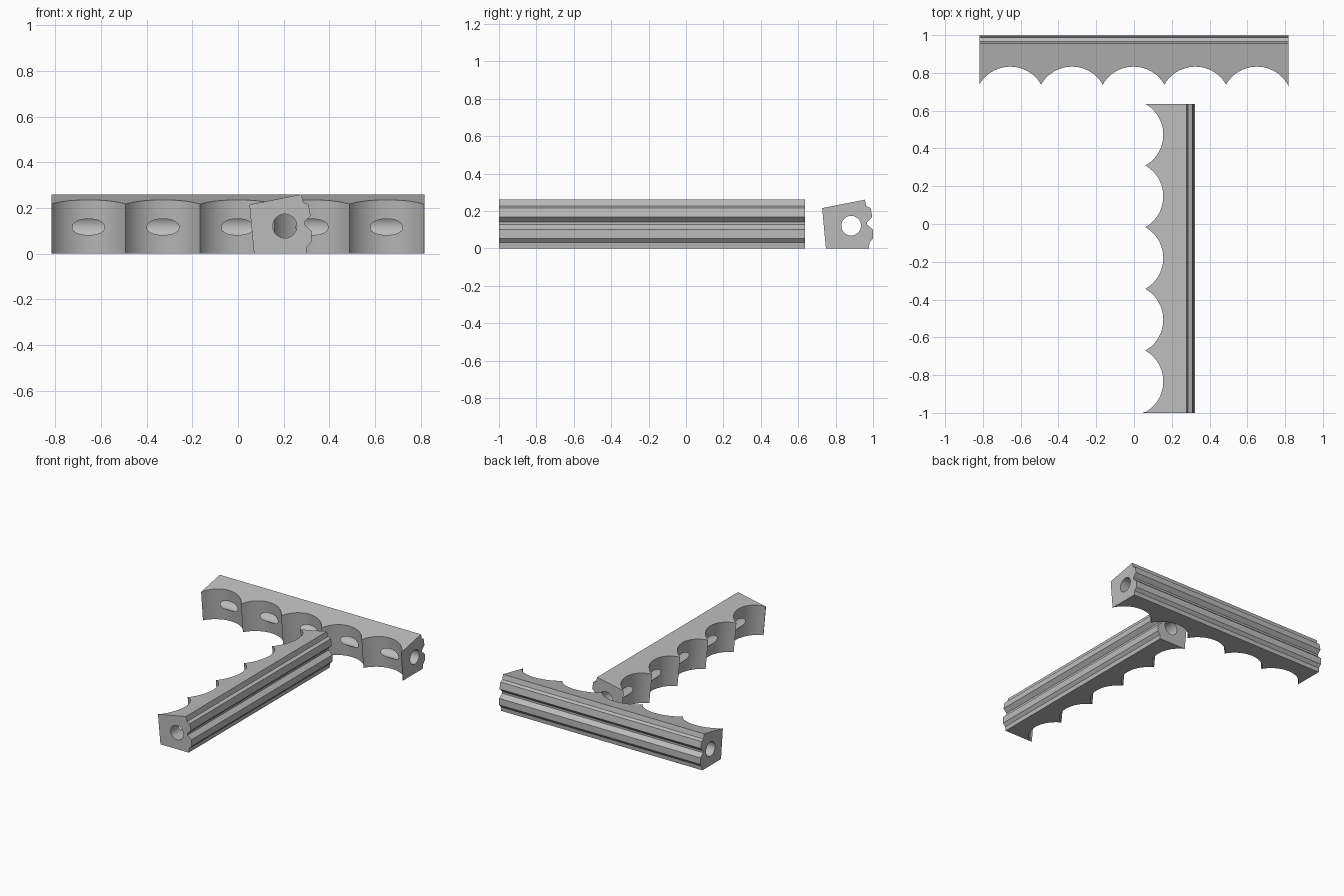
import bpy
import bmesh
import math
from mathutils import Matrix

cube = bpy.data.objects.get("Cube")
if cube:
    bpy.data.objects.remove(cube, do_unlink=True)

HALF = 0.8175       # half the bar length
PITCH = 0.3265      # scallop spacing
LEAN = 0.1          # undercut of the scalloped side

grey = bpy.data.materials.new("light_grey")
grey.use_nodes = True
colour = (0.5, 0.5, 0.5, 1)
grey.diffuse_color = colour
grey.node_tree.nodes["Principled BSDF"].inputs["Base Color"].default_value = colour


def prism(name, points, direction):
    """Extrude a closed outline of 3D points along a direction."""
    bm = bmesh.new()
    face = bm.faces.new([bm.verts.new(p) for p in points])
    out = bmesh.ops.extrude_face_region(bm, geom=[face])
    moved = [v for v in out["geom"] if isinstance(v, bmesh.types.BMVert)]
    bmesh.ops.translate(bm, verts=moved, vec=direction)
    bmesh.ops.recalc_face_normals(bm, faces=bm.faces)
    mesh = bpy.data.meshes.new(name)
    bm.to_mesh(mesh)
    bm.free()
    obj = bpy.data.objects.new(name, mesh)
    bpy.context.collection.objects.link(obj)
    return obj


# Bar cross-section: sloped top, leaning front, grooved back
section = [(0.07, 0), (0.30, 0), (0.303, 0.03), (0.322, 0.052), (0.322, 0.1),
           (0.291, 0.126), (0.291, 0.14), (0.318, 0.167), (0.309, 0.215),
           (0.287, 0.225), (0.278, 0.26), (0.05, 0.215)]
bar = prism("scalloped_bar", [(-HALF, y, z) for y, z in section], (2 * HALF, 0, 0))
bar.data.materials.append(grey)

# Scallop cutter: a row of arcs, leaning with the front
tip, deep, steps = 0.06, 0.157, 24
depth = deep - tip
radius = ((PITCH / 2) ** 2 + depth ** 2) / (2 * depth)
sweep = math.asin(PITCH / 2 / radius)
start = -HALF - 0.001
outline = []
for i in range(5):
    centre = start + PITCH * (i + 0.5)
    for k in range(steps + (i == 4)):
        a = sweep * (2 * k / steps - 1)
        outline.append((centre + radius * math.sin(a), deep - radius * (1 - math.cos(a))))
outline += [(start + 5 * PITCH, -0.2), (start, -0.2)]
low, high, level = -0.1, 0.4, 0.215
scallops = prism("scallop_cutter", [(x, y + LEAN * (level - low), low) for x, y in outline],
                 (0, -LEAN * (high - low), high - low))

# Bore cutter running the length of the bar
bm = bmesh.new()
place = Matrix.Translation((0, 0.205, 0.121)) @ Matrix.Rotation(math.pi / 2, 4, "Y")
bmesh.ops.create_cone(bm, cap_ends=True, segments=48, radius1=0.0525, radius2=0.0525,
                      depth=2.2 * HALF, matrix=place)
bore_mesh = bpy.data.meshes.new("bore_cutter")
bm.to_mesh(bore_mesh)
bm.free()
bore = bpy.data.objects.new("bore_cutter", bore_mesh)
bpy.context.collection.objects.link(bore)

# Cut the bar and remove the cutters
for cutter in (scallops, bore):
    cutter.hide_render = True
    mod = bar.modifiers.new(cutter.name, "BOOLEAN")
    mod.operation = "DIFFERENCE"
    mod.solver = "EXACT"
    mod.object = cutter
bpy.context.view_layer.update()
cut_mesh = bpy.data.meshes.new_from_object(
    bar.evaluated_get(bpy.context.evaluated_depsgraph_get()))
bar.modifiers.clear()
bar.data = cut_mesh
for cutter in (scallops, bore):
    bpy.data.objects.remove(cutter, do_unlink=True)
cut_mesh.materials.clear()
cut_mesh.materials.append(grey)
for poly in cut_mesh.polygons:
    poly.material_index = 0

bpy.ops.object.select_all(action="DESELECT")
bar.select_set(True)
bpy.context.view_layer.objects.active = bar
bpy.ops.object.shade_smooth_by_angle(angle=math.radians(20))

# Back bar lies across, front bar is the same part turned a quarter
bar.name = "back_bar"
bar.location = (0, 0.678, 0)
front = bar.copy()
front.data = bar.data.copy()
front.name = "front_bar"
front.location = (0, HALF - 1, 0)
front.rotation_euler = (0, 0, -math.pi / 2)
bpy.context.collection.objects.link(front)
